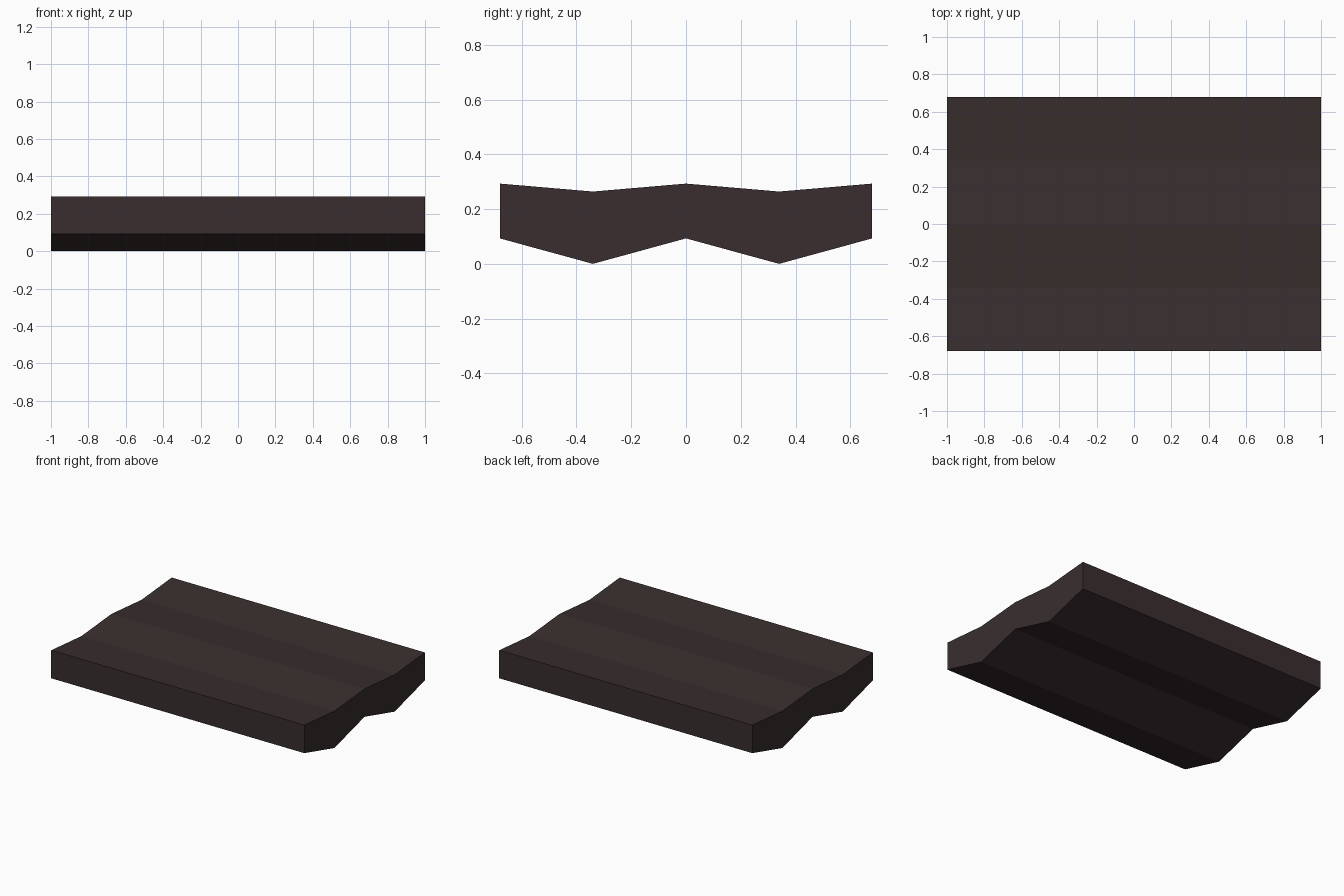
import bpy
import bmesh

if "Cube" in bpy.data.objects:
    bpy.data.objects.remove(bpy.data.objects["Cube"])

# Dark brown-grey material
mat = bpy.data.materials.new("dark_brown")
mat.diffuse_color = (0.041, 0.027, 0.028, 1.0)
mat.use_nodes = True
mat.node_tree.nodes["Principled BSDF"].inputs["Base Color"].default_value = mat.diffuse_color

# Zigzag cross-section in y/z: shallow folds on top, deeper ones underneath
HALF_LENGTH = 1.0
ys = [-0.68, -0.34, 0.0, 0.34, 0.68]
top = [0.293, 0.264, 0.293, 0.264, 0.293]
bottom = [0.093, 0.0, 0.093, 0.0, 0.093]

bm = bmesh.new()
rings = []
for x in (-HALF_LENGTH, HALF_LENGTH):
    rings.append([(bm.verts.new((x, y, b)), bm.verts.new((x, y, t)))
                  for y, b, t in zip(ys, bottom, top)])
left, right = rings

# Folded top and bottom strips plus end panels
for i in range(len(ys) - 1):
    for side in (0, 1):
        bm.faces.new((left[i][side], right[i][side],
                      right[i + 1][side], left[i + 1][side]))
    for ring in rings:
        bm.faces.new((ring[i][0], ring[i + 1][0],
                      ring[i + 1][1], ring[i][1]))

# Front and back faces
for i in (0, -1):
    bm.faces.new((left[i][0], right[i][0], right[i][1], left[i][1]))

bmesh.ops.recalc_face_normals(bm, faces=bm.faces)
mesh = bpy.data.meshes.new("folded_slab")
bm.to_mesh(mesh)
bm.free()
mesh.materials.append(mat)
slab = bpy.data.objects.new("folded_slab", mesh)
bpy.context.collection.objects.link(slab)
